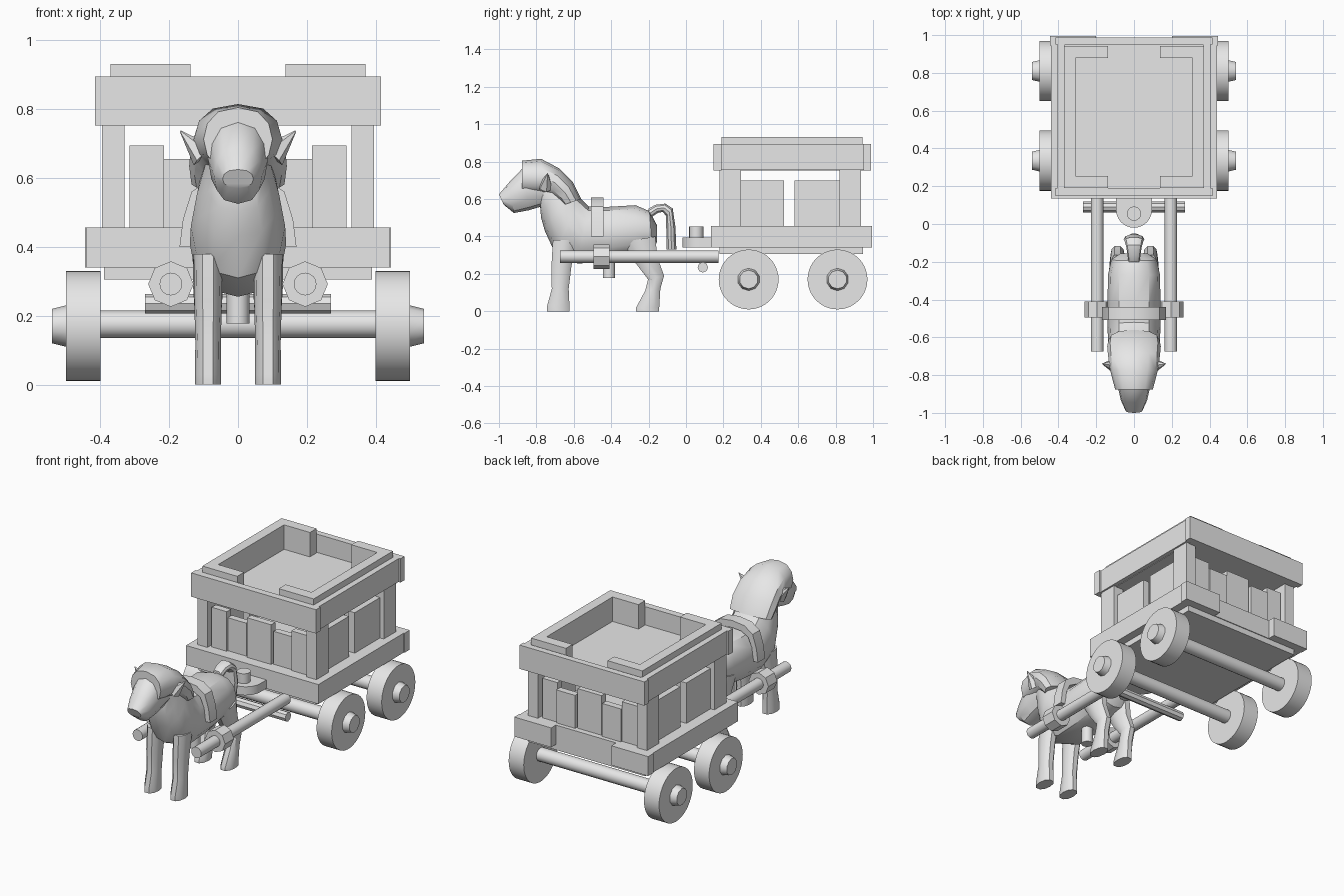
import bpy, bmesh, math
from mathutils import Matrix, Vector

if "Cube" in bpy.data.objects:
    bpy.data.objects.remove(bpy.data.objects["Cube"], do_unlink=True)

GREY = (0.8, 0.8, 0.8, 1)
grey = bpy.data.materials.new("plain grey")
grey.use_nodes = True
grey.diffuse_color = GREY
grey.node_tree.nodes["Principled BSDF"].inputs["Base Color"].default_value = GREY
parts = []


def finish(name, bm):
    bmesh.ops.recalc_face_normals(bm, faces=bm.faces)
    mesh = bpy.data.meshes.new(name)
    bm.to_mesh(mesh)
    bm.free()
    mesh.materials.append(grey)
    ob = bpy.data.objects.new(name, mesh)
    bpy.context.collection.objects.link(ob)
    parts.append(ob)
    return ob


def box(name, x, y, z):
    """Box from three (low, high) ranges."""
    bm = bmesh.new()
    bmesh.ops.create_cube(bm, size=1)
    for v in bm.verts:
        v.co = [(r[0] + r[1]) / 2 + c * (r[1] - r[0]) for r, c in zip((x, y, z), v.co)]
    return finish(name, bm)


def rod(name, start, end, r1, r2=None, sides=16):
    """Cylinder or cone between two points."""
    a, b = Vector(start), Vector(end)
    bm = bmesh.new()
    bmesh.ops.create_cone(bm, cap_ends=True, segments=sides, radius1=r1,
                          radius2=r1 if r2 is None else r2, depth=(b - a).length)
    turn = (b - a).to_track_quat("Z", "Y").to_matrix().to_4x4()
    bm.transform(Matrix.Translation((a + b) / 2) @ turn)
    return finish(name, bm)


def loft(name, sections, x=0, sides=12):
    """Skin rounded rings; each is (y, z) on one edge, (y, z) on the other, half width."""
    bm = bmesh.new()
    rings = []
    for y0, z0, y1, z1, half in sections:
        ring = []
        for i in range(sides):
            t = 2 * math.pi * i / sides
            c, s = math.cos(t), math.sin(t)
            c = math.copysign(abs(c) ** 0.8, c)
            k = (1 + s) / 2
            ring.append(bm.verts.new((x + half * c, y0 + (y1 - y0) * k, z0 + (z1 - z0) * k)))
        rings.append(ring)
    for a, b in zip(rings, rings[1:]):
        for i in range(sides):
            j = (i + 1) % sides
            bm.faces.new((a[i], a[j], b[j], b[i]))
    bm.faces.new(rings[0])
    bm.faces.new(rings[-1])
    return finish(name, bm)


# Wheels, hubs and axles
for end, y in (("front", 0.335), ("rear", 0.81)):
    rod(end + "_axle", (-0.42, y, 0.175), (0.42, y, 0.175), 0.04)
    for side, s in (("left", 1), ("right", -1)):
        rod(f"{end}_{side}_wheel", (s * 0.4, y, 0.17), (s * 0.5, y, 0.17), 0.16, sides=40)
        rod(f"{end}_{side}_hub", (s * 0.5, y, 0.17), (s * 0.54, y, 0.17), 0.06, 0.05, sides=10)

# Cart bed
box("bed_floor", (-0.39, 0.39), (0.18, 0.945), (0.305, 0.345))
box("bed_frame", (-0.44, 0.44), (0.135, 0.95), (0.34, 0.457))
for side, s in (("left", 1), ("right", -1)):
    box(side + "_bed_end_block", sorted((s * 0.2, s * 0.445)), (0.945, 0.995), (0.34, 0.457))

# Corner posts and wall planks
for side, s in (("left", 1), ("right", -1)):
    for end, y in (("front", (0.18, 0.295)), ("rear", (0.82, 0.935))):
        box(f"{side}_{end}_post", sorted((s * 0.33, s * 0.395)), y, (0.457, 0.755))
    for i, y in enumerate(((0.295, 0.525), (0.58, 0.82))):
        box(f"{side}_wall_plank_{i + 1}", sorted((s * 0.33, s * 0.37)), y, (0.457, 0.7))
    for end, y in (("front", (0.2, 0.24)), ("rear", (0.875, 0.915))):
        box(f"{end}_{side}_outer_plank", sorted((s * 0.215, s * 0.315)), y, (0.457, 0.695))
        box(f"{end}_{side}_inner_plank", sorted((s * 0.09, s * 0.215)),
            [v + 0.01 for v in y], (0.457, 0.655))
for end, y in (("front", (0.2, 0.24)), ("rear", (0.875, 0.915))):
    box(end + "_middle_plank", (-0.08, 0.08), y, (0.457, 0.695))

# Upper tray
box("tray_floor", (-0.38, 0.38), (0.18, 0.96), (0.752, 0.785))
box("tray_front_board", (-0.415, 0.415), (0.148, 0.19), (0.752, 0.895))
box("tray_rear_board", (-0.415, 0.415), (0.95, 0.988), (0.752, 0.895))
for side, s in (("left", 1), ("right", -1)):
    box(side + "_tray_board", sorted((s * 0.365, s * 0.405)), (0.185, 0.955), (0.755, 0.895))
    box(side + "_tray_rail", sorted((s * 0.31, s * 0.37)), (0.19, 0.943), (0.755, 0.932))
    for end, y in (("front", (0.19, 0.255)), ("rear", (0.88, 0.943))):
        box(f"{side}_{end}_tray_block", sorted((s * 0.138, s * 0.315)), y, (0.76, 0.932))

# Hitch and shafts
rod("hitch_plate", (0, 0.075, 0.342), (0, 0.075, 0.393), 0.095, sides=24)
box("hitch_tongue", (-0.095, 0.095), (0.075, 0.2), (0.342, 0.393))
rod("hitch_pin", (0, 0.055, 0.39), (0, 0.055, 0.452), 0.038)
rod("shaft_crossbar", (-0.27, 0.09, 0.235), (0.27, 0.09, 0.235), 0.028, sides=8)
for side, s in (("left", 1), ("right", -1)):
    x = s * 0.195
    rod(side + "_shaft", (x, -0.675, 0.292), (x, 0.175, 0.292), 0.033)
    rod(side + "_shaft_collar", (x, -0.495, 0.292), (x, -0.41, 0.292), 0.066, sides=8)
rod("belly_peg", (0, -0.412, 0.178), (0, -0.412, 0.32), 0.033)

# Horse body with neck, then head
loft("horse_body", [
    (-0.155, 0.37, -0.155, 0.46, 0.07), (-0.18, 0.32, -0.195, 0.535, 0.12),
    (-0.27, 0.29, -0.27, 0.567, 0.138), (-0.42, 0.265, -0.42, 0.558, 0.14),
    (-0.58, 0.255, -0.52, 0.56, 0.14), (-0.70, 0.31, -0.57, 0.61, 0.137),
    (-0.755, 0.43, -0.61, 0.67, 0.12), (-0.775, 0.5, -0.66, 0.74, 0.1),
    (-0.78, 0.56, -0.74, 0.79, 0.085)])
loft("horse_head", [
    (-0.74, 0.57, -0.74, 0.79, 0.09), (-0.84, 0.54, -0.87, 0.768, 0.087),
    (-0.92, 0.525, -0.945, 0.69, 0.07), (-0.975, 0.57, -1.0, 0.625, 0.045)])

# Mane and ears
loft("mane", [
    (-0.876, 0.62, -0.876, 0.805, 0.1), (-0.77, 0.62, -0.775, 0.815, 0.127),
    (-0.72, 0.61, -0.68, 0.765, 0.137), (-0.69, 0.58, -0.605, 0.69, 0.142),
    (-0.67, 0.563, -0.56, 0.6, 0.135)])
for side, s in (("left", 1), ("right", -1)):
    rod(side + "_ear", (s * 0.1, -0.75, 0.665), (s * 0.168, -0.74, 0.737), 0.04, 0.002, 6)

# Legs
for side, s in (("left", 1), ("right", -1)):
    loft(side + "_front_leg", [
        (-0.715, 0.38, -0.58, 0.38, 0.042), (-0.722, 0.24, -0.61, 0.24, 0.04),
        (-0.72, 0.12, -0.625, 0.12, 0.037), (-0.745, 0.03, -0.62, 0.03, 0.038),
        (-0.745, 0, -0.62, 0, 0.038)], x=s * 0.087, sides=10)
    loft(side + "_hind_leg", [
        (-0.34, 0.37, -0.16, 0.4, 0.045), (-0.275, 0.26, -0.15, 0.29, 0.043),
        (-0.205, 0.17, -0.115, 0.19, 0.037), (-0.22, 0.11, -0.135, 0.12, 0.036),
        (-0.27, 0.02, -0.14, 0.02, 0.038), (-0.27, 0, -0.14, 0, 0.038)],
        x=s * 0.087, sides=10)

# Tail
loft("tail", [
    (-0.2, 0.49, -0.2, 0.55, 0.03), (-0.15, 0.525, -0.165, 0.57, 0.035),
    (-0.125, 0.53, -0.11, 0.577, 0.042), (-0.108, 0.51, -0.07, 0.55, 0.05),
    (-0.107, 0.45, -0.055, 0.45, 0.055), (-0.105, 0.33, -0.05, 0.33, 0.035)], sides=10)

# Saddle strap draped over the back
outer = [(0.17, 0.4), (0.16, 0.48), (0.135, 0.56), (0.08, 0.598), (0, 0.608)]
inner = [(0.14, 0.4), (0.13, 0.48), (0.105, 0.535), (0.06, 0.56), (0, 0.565)]
bm = bmesh.new()
loops = [[bm.verts.new((x, -0.508, z)) for x, z in
          line + [(-px, pz) for px, pz in reversed(line[:-1])]] for line in (outer, inner)]
for i in range(len(loops[0]) - 1):
    bm.faces.new((loops[0][i], loops[0][i + 1], loops[1][i + 1], loops[1][i]))
pushed = bmesh.ops.extrude_face_region(bm, geom=bm.faces[:], use_keep_orig=True)["geom"]
bmesh.ops.translate(bm, vec=(0, 0.068, 0),
                    verts=[g for g in pushed if isinstance(g, bmesh.types.BMVert)])
finish("saddle_strap", bm)

# Smooth rounded parts, keep hard edges
bpy.ops.object.select_all(action="DESELECT")
for ob in parts:
    ob.select_set(True)
bpy.context.view_layer.objects.active = parts[0]
bpy.ops.object.shade_smooth_by_angle(angle=math.radians(35))
